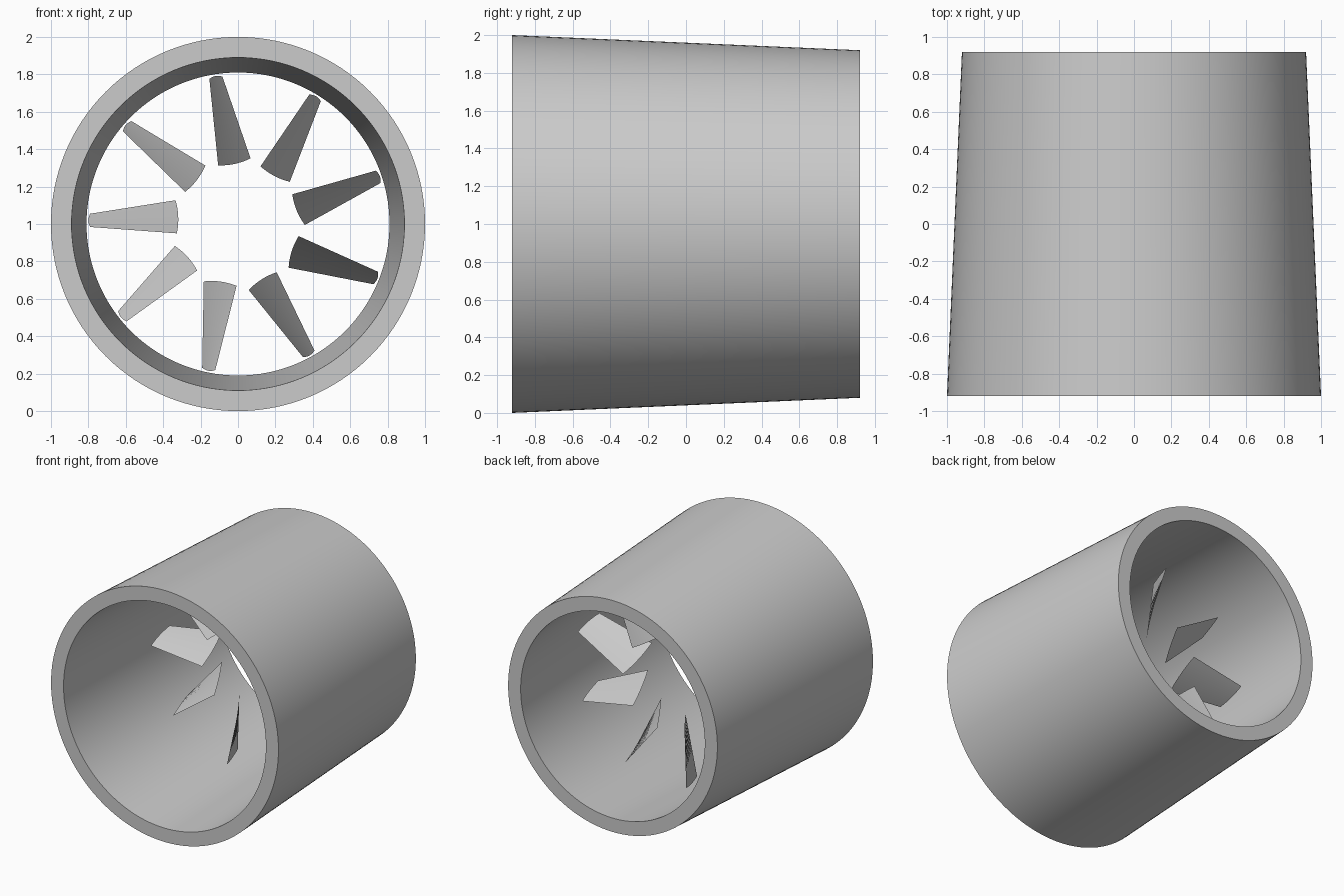
import bpy, bmesh, math
from mathutils import Vector

cube = bpy.data.objects.get("Cube")
if cube:
    bpy.data.objects.remove(cube, do_unlink=True)

# One plain grey for everything
grey = bpy.data.materials.new("light_grey")
grey.use_nodes = True
colour = (0.6, 0.6, 0.6, 1)
grey.diffuse_color = colour
grey.node_tree.nodes["Principled BSDF"].inputs["Base Color"].default_value = colour

BLADES = 9
HALF = 0.92


def add_object(name, mesh):
    obj = bpy.data.objects.new(name, mesh)
    obj.location.z = 1
    bpy.context.collection.objects.link(obj)
    return obj


def finish_mesh(bm, name):
    mesh = bpy.data.meshes.new(name)
    bm.to_mesh(mesh)
    bm.free()
    mesh.materials.append(grey)
    return mesh


# Tapered tube: wall profile (radius, y) spun around the y axis
bm = bmesh.new()
profile = [(1.0, -HALF), (0.92, HALF), (0.81, HALF), (0.89, -HALF)]
verts = [bm.verts.new((r, y, 0)) for r, y in profile]
edges = [bm.edges.new((verts[i], verts[(i + 1) % 4])) for i in range(4)]
bmesh.ops.spin(bm, geom=verts + edges, cent=(0, 0, 0), axis=(0, 1, 0),
               angle=math.tau, steps=128, use_merge=True)
bmesh.ops.remove_doubles(bm, verts=bm.verts, dist=1e-4)
bmesh.ops.recalc_face_normals(bm, faces=bm.faces)
tube = add_object("duct_tube", finish_mesh(bm, "duct_tube"))
bpy.context.view_layer.objects.active = tube
tube.select_set(True)
bpy.ops.object.shade_smooth_by_angle(angle=math.radians(40))


# Thin pitched blade: sheet lofted between a bowed root edge and tip edge
def bowed_edge(start, end, bow, steps=10):
    a, b = Vector(start), Vector(end)
    for i in range(steps + 1):
        t = i / steps
        point = a.lerp(b, t)
        point.x += bow * 4 * t * (1 - t)
        yield point


bm = bmesh.new()
root = [bm.verts.new(p) for p in bowed_edge((-0.334, 0.28, 0.127), (-0.327, 0.015, -0.05), 0.011)]
tip = [bm.verts.new(p) for p in bowed_edge((-0.79, 0.27, 0.055), (-0.79, 0.035, -0.016), -0.01)]
for i in range(len(root) - 1):
    bm.faces.new((root[i], tip[i], tip[i + 1], root[i + 1])).smooth = True
blade_mesh = finish_mesh(bm, "fan_blade")

# Ring of blades
for i in range(BLADES):
    blade = add_object(f"fan_blade_{i + 1}", blade_mesh)
    blade.rotation_euler.y = math.tau * i / BLADES
